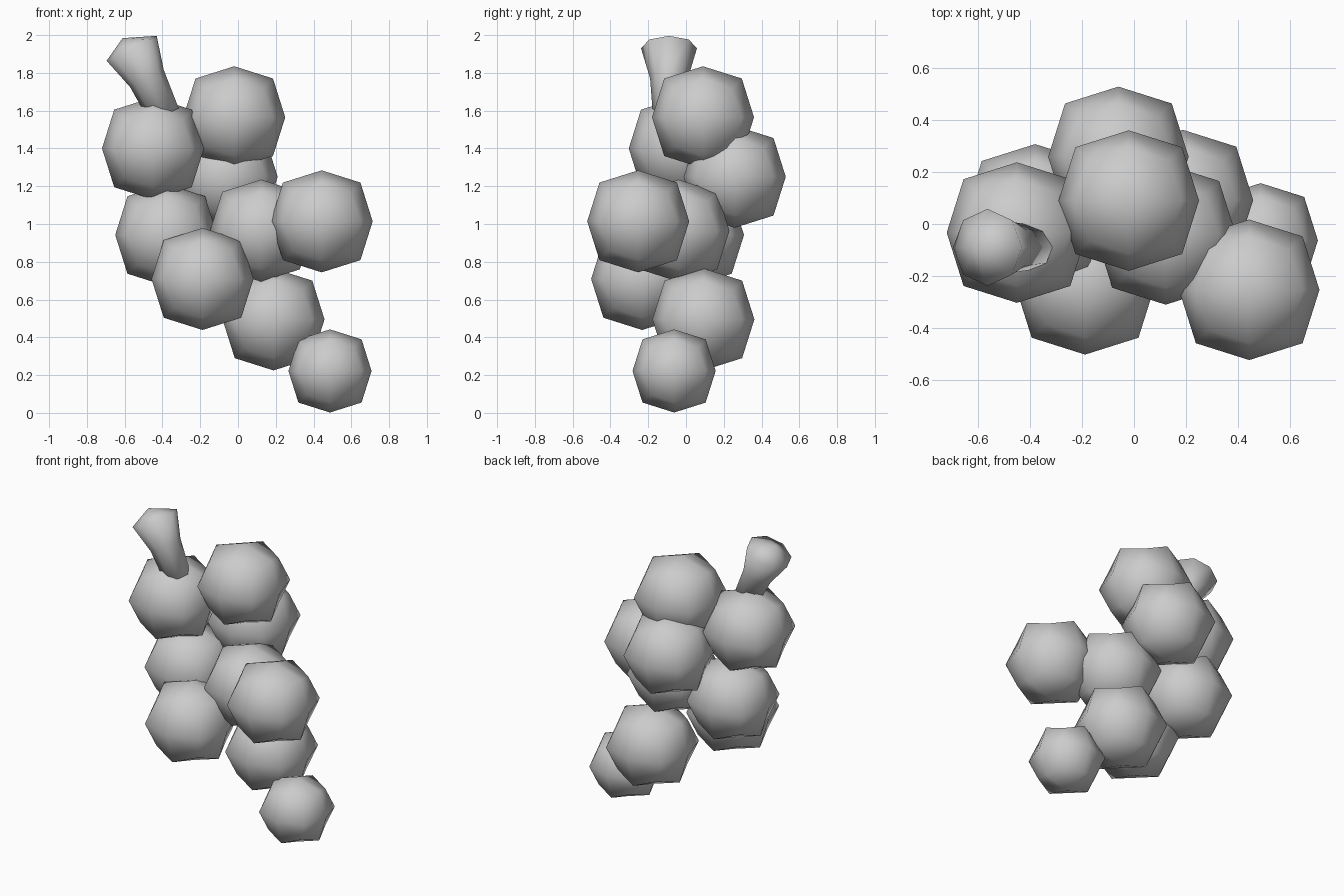
import bpy, bmesh, math
from mathutils import Vector

if "Cube" in bpy.data.objects:
    bpy.data.objects.remove(bpy.data.objects["Cube"])


def finish(name, bm, loc=(0, 0, 0)):
    bmesh.ops.recalc_face_normals(bm, faces=bm.faces)
    for f in bm.faces:
        f.smooth = True
    mesh = bpy.data.meshes.new(name)
    bm.to_mesh(mesh)
    bm.free()
    ob = bpy.data.objects.new(name, mesh)
    ob.location = loc
    bpy.context.collection.objects.link(ob)
    return ob


def berry(name, loc, r):
    # Cube divided once and rounded: face centres, edge middles, corners
    bm = bmesh.new()
    bmesh.ops.create_cube(bm, size=2)
    bmesh.ops.subdivide_edges(bm, edges=bm.edges[:], cuts=1, use_grid_fill=True)
    factor = {1: 1.0, 2: 0.76, 3: 0.57}
    for v in bm.verts:
        n = sum(abs(c) > 0.5 for c in v.co)
        v.co *= factor[n] * r
    return finish(name, bm, loc)


def stem(name, rings, apex, sides=8):
    # Flared octagonal stalk; each ring is (x, y, z, radius, tilt)
    bm = bmesh.new()
    loops = []
    for x, y, z, r, tilt in rings:
        u = Vector((math.cos(tilt), 0, math.sin(tilt)))
        w = Vector((0, 1, 0))
        loop = []
        for i in range(sides):
            a = math.tau * i / sides
            loop.append(bm.verts.new(Vector((x, y, z)) + r * (u * math.cos(a) + w * math.sin(a))))
        loops.append(loop)
    for lo, hi in zip(loops, loops[1:]):
        for i in range(sides):
            j = (i + 1) % sides
            bm.faces.new((lo[i], lo[j], hi[j], hi[i]))
    bm.faces.new(loops[0][::-1])
    tip = bm.verts.new(apex)
    for i in range(sides):
        bm.faces.new((loops[-1][i], loops[-1][(i + 1) % sides], tip))
    return finish(name, bm)


# Bunch of berries, top to bottom
R = 0.27
berries = [
    (-0.02, 0.09, 1.565, R),
    (-0.45, -0.033, 1.40, R),
    (-0.06, 0.258, 1.25, R),
    (-0.38, 0.037, 0.942, R),
    (0.122, -0.04, 0.965, R),
    (0.443, -0.253, 1.014, R),
    (-0.188, -0.232, 0.709, R),
    (0.188, 0.092, 0.495, R),
    (0.487, -0.063, 0.222, 0.22),
]
for k, (x, y, z, r) in enumerate(berries, 1):
    berry(f"berry_{k}", (x, y, z), r)

# Stalk leaning to the left
stem("stalk", [
    (-0.39, -0.09, 1.575, 0.085, math.radians(27)),
    (-0.482, -0.09, 1.77, 0.10, math.radians(27)),
    (-0.563, -0.09, 1.93, 0.148, math.radians(26.5)),
], (-0.611, -0.09, 1.984))
